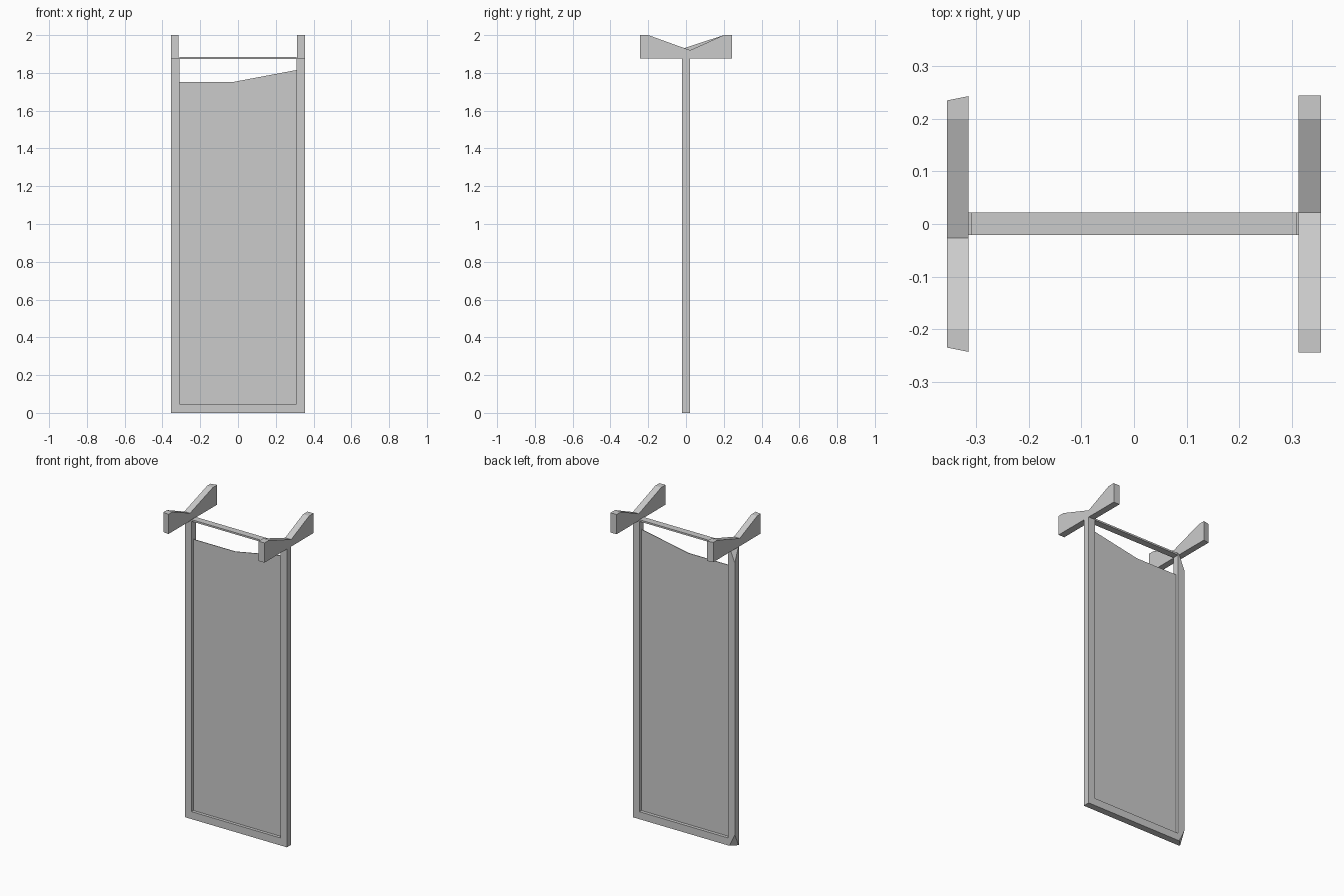
import bpy, bmesh
from mathutils import Vector

if "Cube" in bpy.data.objects:
    bpy.data.objects.remove(bpy.data.objects["Cube"])


def make(name, build):
    bm = bmesh.new()
    build(bm)
    bmesh.ops.recalc_face_normals(bm, faces=bm.faces)
    me = bpy.data.meshes.new(name)
    bm.to_mesh(me)
    bm.free()
    ob = bpy.data.objects.new(name, me)
    bpy.context.collection.objects.link(ob)
    return ob


def prism(name, pts, axis, a, b, cuts=()):
    """Extrude a 2D outline along an axis from a to b, then slice off corners."""
    def build(bm):
        def co(p):
            v = list(p)
            v.insert(axis, a)
            return v
        face = bm.faces.new([bm.verts.new(co(p)) for p in pts])
        ext = bmesh.ops.extrude_face_region(bm, geom=[face])
        step = Vector((0, 0, 0))
        step[axis] = b - a
        bmesh.ops.translate(bm, vec=step,
                            verts=[g for g in ext["geom"] if isinstance(g, bmesh.types.BMVert)])
        bmesh.ops.recalc_face_normals(bm, faces=bm.faces)
        # each cut: three points of a plane, plus the corner to remove
        for p, q, r, corner in cuts:
            p, q, r, corner = map(Vector, (p, q, r, corner))
            n = (q - p).cross(r - p)
            if n.dot(corner - p) < 0:
                n.negate()
            res = bmesh.ops.bisect_plane(bm, geom=bm.verts[:] + bm.edges[:] + bm.faces[:],
                                         plane_co=p, plane_no=n, clear_outer=True)
            edges = [g for g in res["geom_cut"] if isinstance(g, bmesh.types.BMEdge)]
            bmesh.ops.contextual_create(bm, geom=edges)
    return make(name, build)


def rect(x0, x1, z0, z1):
    return [(x0, z0), (x1, z0), (x1, z1), (x0, z1)]


W, I, Y0, Y1, TOP = 0.355, 0.309, -0.021, 0.022, 1.88

# Upright posts; the left one has clipped outer rear corners at both ends
prism("right_post", rect(I, W, 0, TOP), 1, Y0, Y1)
clips = [((-W, Y1, z + d), (-I - 0.008, Y1, z), (-W, Y0 + 0.006, z), (-W, Y1, z))
         for z, d in ((0, 0.08), (TOP, -0.09))]
prism("left_post", rect(-W, -I, 0, TOP), 1, Y0, Y1, clips)

# Bottom rail and thin top rail
prism("bottom_rail", rect(-I, I, 0, 0.047), 1, Y0, Y1)
prism("top_rail", rect(-I, I, 1.873, 1.884), 1, Y0, Y1)

# Thin panel with uneven upper edge
prism("panel", [(-I, 0.04), (I, 0.04), (I, 1.815), (-0.02, 1.753), (-I, 1.753)],
      1, -0.002, 0.002)


# V-topped brackets across the posts
def bracket(valley_y, valley_z):
    return [(-0.244, 1.876), (0.244, 1.876), (0.244, 2.0), (0.2, 2.0),
            (valley_y, valley_z), (-0.2, 2.0), (-0.244, 2.0)]


prism("right_bracket", bracket(0.022, 1.92), 0, 0.313, W)
ends = [((-W, s * 0.235, 2.0), (-0.315, s * 0.243, 2.0), (-W, s * 0.235, 1.8), (-W, s * 0.3, 2.0))
        for s in (-1, 1)]
prism("left_bracket", bracket(-0.027, 1.925), 0, -W, -0.315, ends)
